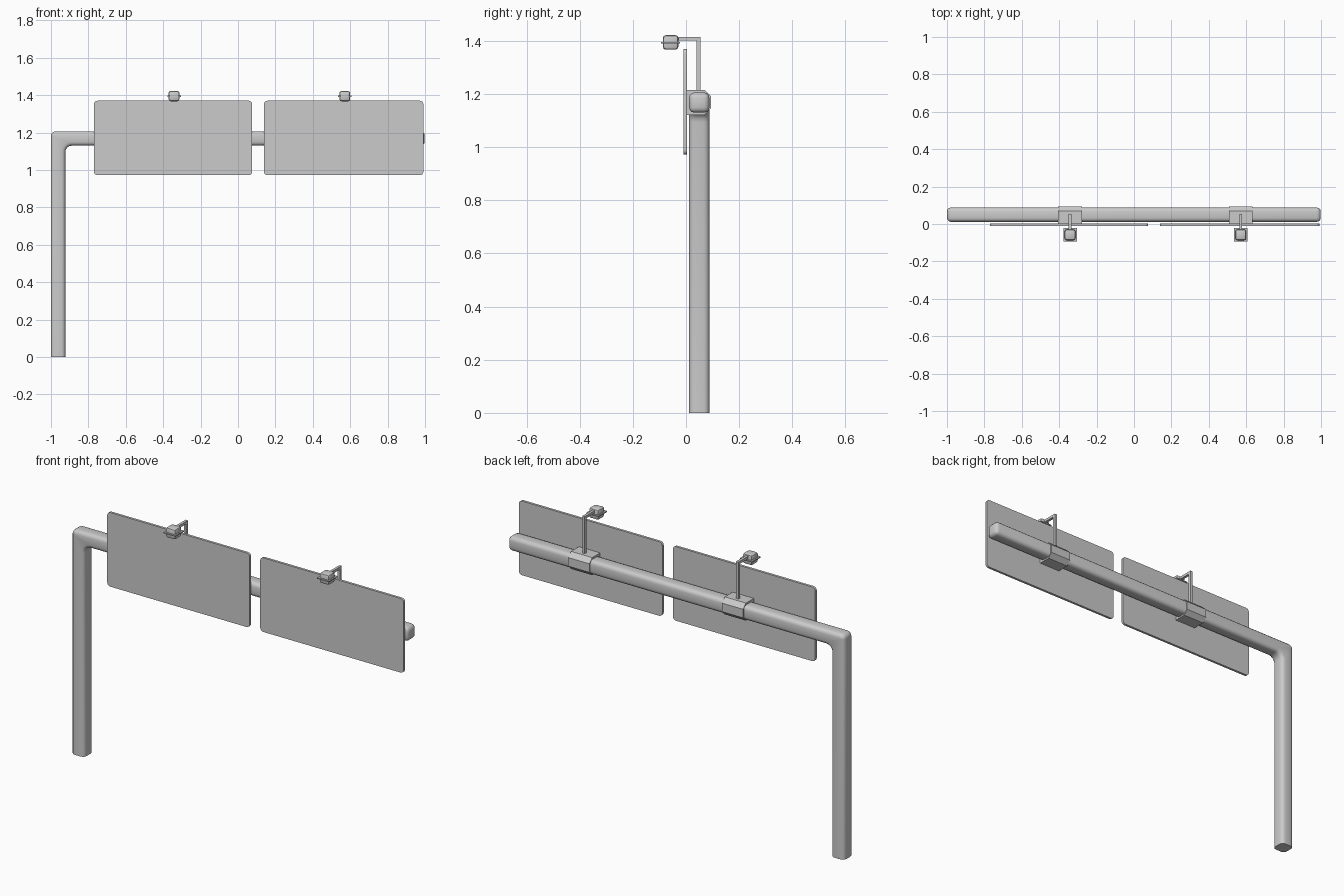
import bpy, bmesh, math

if "Cube" in bpy.data.objects:
    bpy.data.objects.remove(bpy.data.objects["Cube"])


def finish(bm, name, angle=35):
    bmesh.ops.recalc_face_normals(bm, faces=bm.faces)
    me = bpy.data.meshes.new(name)
    bm.to_mesh(me)
    bm.free()
    ob = bpy.data.objects.new(name, me)
    bpy.context.collection.objects.link(ob)
    bpy.ops.object.select_all(action='DESELECT')
    ob.select_set(True)
    bpy.context.view_layer.objects.active = ob
    bpy.ops.object.shade_smooth_by_angle(angle=math.radians(angle))
    return ob


def prism(points, axis, lo, hi):
    """Extrude a 2D profile: axis 'y' takes (x, z), axis 'x' takes (y, z)."""
    bm = bmesh.new()
    place = (lambda p, t: (p[0], t, p[1])) if axis == 'y' else (lambda p, t: (t, p[0], p[1]))
    f = bm.faces.new([bm.verts.new(place(p, lo)) for p in points])
    new = bmesh.ops.extrude_face_region(bm, geom=[f])['geom']
    off = (0, hi - lo, 0) if axis == 'y' else (hi - lo, 0, 0)
    bmesh.ops.translate(bm, vec=off, verts=[v for v in new if isinstance(v, bmesh.types.BMVert)])
    bmesh.ops.recalc_face_normals(bm, faces=bm.faces)
    return bm


def arc(cx, cz, r, a0, a1, n=4):
    return [(cx + r * math.cos(math.radians(a0 + (a1 - a0) * i / n)),
             cz + r * math.sin(math.radians(a0 + (a1 - a0) * i / n))) for i in range(n + 1)]


def box(name, x0, x1, y0, y1, z0, z1, bevel=0.0, segs=2):
    bm = prism([(x0, z0), (x1, z0), (x1, z1), (x0, z1)], 'y', y0, y1)
    if bevel:
        bmesh.ops.bevel(bm, geom=bm.edges[:], offset=bevel, segments=segs,
                        profile=0.5, affect='EDGES')
    return finish(bm, name)


# Post and beam: one elbowed tube with rounded edges and a flat foot
Y0, Y1, Z0, Z1, W, R = 0.012, 0.088, 1.13, 1.206, 0.077, 0.024
outline = [(-1, 0), (-1 + W, 0)]
outline += arc(-1 + W + 0.035, Z0 - 0.035, 0.035, 180, 90)
outline += [(0.998, Z0), (0.998, Z1)]
outline += arc(-1 + R, Z1 - R, R, 90, 180)
bm = prism(outline, 'y', Y0, Y1)
edges = []
for e in bm.edges:
    a, b = e.verts
    foot = max(a.co.z, b.co.z) < 0.001
    across = abs(a.co.y - b.co.y) > 0.01
    if not foot and (not across or a.co.x > 0.9):
        edges.append(e)
bmesh.ops.bevel(bm, geom=edges, offset=0.02, segments=3, profile=0.5, affect='EDGES')
finish(bm, "post_and_beam")

# Sign panels, each with a clamp, a lamp bracket and a lamp
for side, x0, x1, c in (("left", -0.77, 0.076, -0.342), ("right", 0.139, 0.991, 0.571)):
    # Panel with rounded corners
    z0, z1, r = 0.972, 1.37, 0.018
    pts = (arc(x1 - r, z0 + r, r, -90, 0) + arc(x1 - r, z1 - r, r, 0, 90)
           + arc(x0 + r, z1 - r, r, 90, 180) + arc(x0 + r, z0 + r, r, 180, 270))
    finish(prism(pts, 'y', -0.01, 0.003), side + "_sign_panel")

    # Clamp around the beam, chamfered at the back
    prof = [(0, 1.122), (0.07, 1.122), (0.094, 1.146), (0.094, 1.192), (0.07, 1.216), (0, 1.216)]
    finish(prism(prof, 'x', c - 0.063, c + 0.063), side + "_clamp")

    # Bent lamp bracket
    bend = [(0.039, 1.20), (0.054, 1.20), (0.054, 1.415), (-0.04, 1.415), (-0.04, 1.401), (0.039, 1.401)]
    finish(prism(bend, 'x', c - 0.007, c + 0.007), side + "_lamp_bracket")

    # Lamp body with a thin flange at mid height
    box(side + "_lamp", c - 0.029, c + 0.029, -0.087, -0.029, 1.367, 1.422, 0.011)
    box(side + "_lamp_flange", c - 0.036, c + 0.036, -0.094, -0.022, 1.391, 1.397)
